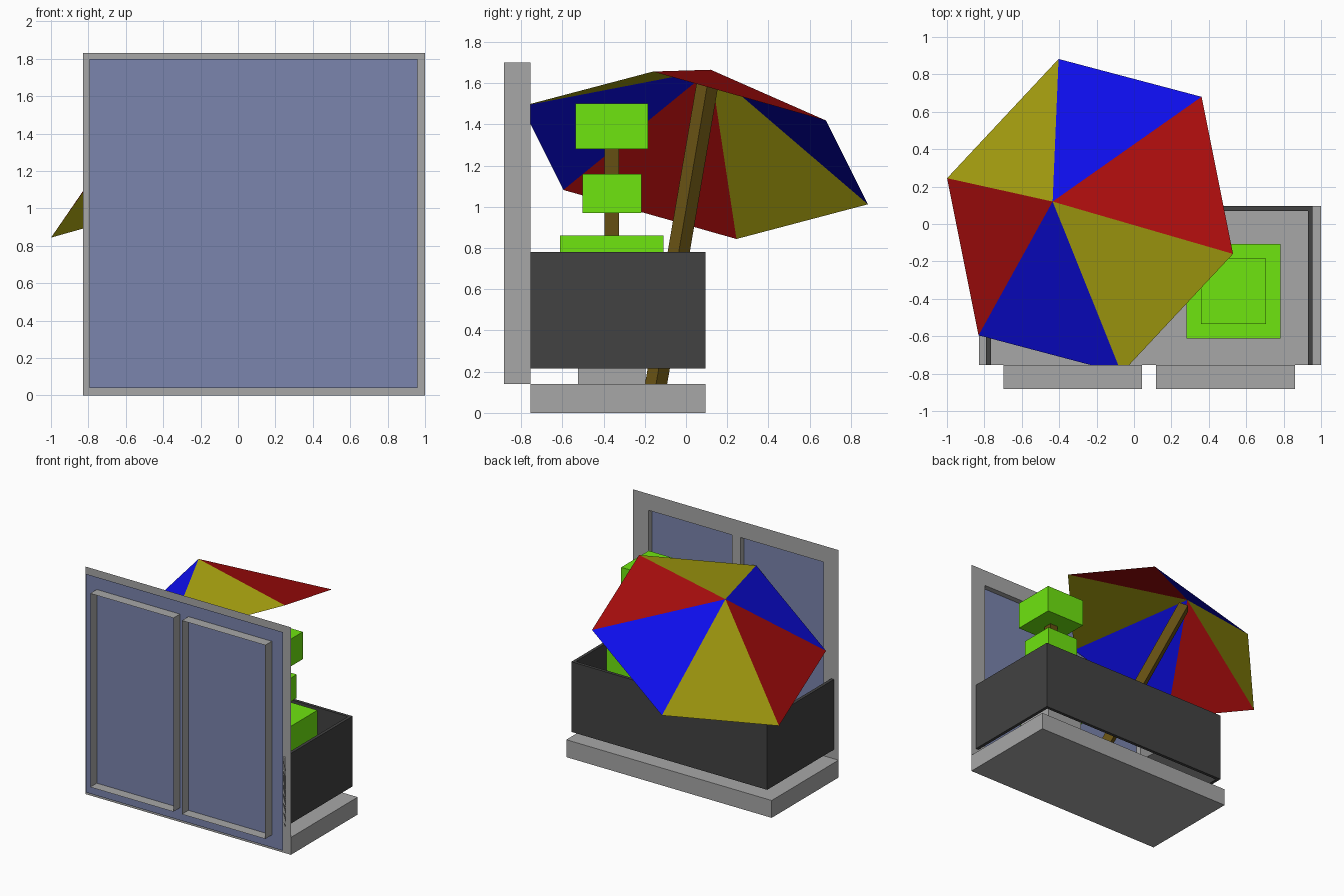
import bpy
from math import cos, sin, pi
from mathutils import Vector

if "Cube" in bpy.data.objects:
    bpy.data.objects.remove(bpy.data.objects["Cube"])


def material(name, rgb):
    m = bpy.data.materials.new(name)
    m.diffuse_color = (*rgb, 1)
    m.use_nodes = True
    m.node_tree.nodes["Principled BSDF"].inputs["Base Color"].default_value = m.diffuse_color
    return m


RED = material("red", (0.41, 0.004, 0.004))
BLUE = material("blue", (0.004, 0.004, 0.82))
YELLOW = material("yellow", (0.39, 0.355, 0.005))
GREEN = material("green", (0.156, 0.78, 0.005))
BROWN = material("brown", (0.128, 0.078, 0.006))
DARK = material("dark_grey", (0.054, 0.054, 0.054))
GREY = material("concrete_grey", (0.39, 0.39, 0.39))
GLASS = material("glass_blue", (0.197, 0.234, 0.423))


def mesh(name, verts, faces, mats=(GREY,)):
    me = bpy.data.meshes.new(name)
    me.from_pydata([tuple(v) for v in verts], [], faces)
    for m in mats:
        me.materials.append(m)
    ob = bpy.data.objects.new(name, me)
    bpy.context.collection.objects.link(ob)
    return ob


def prism(name, bottom, top, mat=GREY, caps=True):
    """Join two matching rings with side quads."""
    n = len(bottom)
    faces = [(i, (i + 1) % n, n + (i + 1) % n, n + i) for i in range(n)]
    if caps:
        faces += [tuple(reversed(range(n))), tuple(range(n, 2 * n))]
    return mesh(name, list(bottom) + list(top), faces, [mat])


def box(name, x, y, z, mat=GREY):
    ring = [(x[0], y[0]), (x[1], y[0]), (x[1], y[1]), (x[0], y[1])]
    return prism(name, [(*p, z[0]) for p in ring], [(*p, z[1]) for p in ring], mat)


def rect(x, z, y):
    """Upright rectangle facing the front."""
    return [(x[0], y, z[0]), (x[1], y, z[0]), (x[1], y, z[1]), (x[0], y, z[1])]


def ring(centre, axis, radius, n, towards):
    """Regular polygon around a tilted axis, first corner in a given direction."""
    u = Vector(towards)
    u = (u - axis * u.dot(axis)).normalized()
    v = axis.cross(u)
    return [centre + radius * (u * cos(2 * pi * i / n) + v * sin(2 * pi * i / n))
            for i in range(n)]


# balcony slab and flat wall with two openings
WALL, FRONT = -0.755, -0.883
box("balcony_slab", (-0.83, 1.0), (WALL, 0.095), (0, 0.14))
windows = [(-0.698, 0.043), (0.118, 0.861)]
sill, head = 0.14, 1.70
verts, faces = [], []
for x, z in (((-0.83, windows[0][0]), (sill, head)),
             ((windows[0][1], windows[1][0]), (sill, head)),
             ((windows[1][1], 1.0), (sill, head)),
             ((-0.83, 1.0), (head, 1.832))):
    faces.append(tuple(range(len(verts), len(verts) + 4)))
    verts += rect(x, z, WALL)
mesh("wall", verts, faces)

# thin window reveals running forward from the wall, and the glass sheet
for i, x in enumerate(windows):
    prism(f"window_reveal_{i + 1}", rect(x, (sill, head), FRONT),
          rect(x, (sill, head), WALL), caps=False)
mesh("glass_panel", rect((-0.795, 0.96), (0.04, 1.8), -0.80), [(0, 1, 2, 3)], [GLASS])

# three-sided parapet floating above the slab
outer = [(-0.79, WALL), (-0.79, 0.095), (0.955, 0.095), (0.955, WALL)]
inner = [(0.93, WALL), (0.93, 0.07), (-0.765, 0.07), (-0.765, WALL)]
verts = [(*p, z) for z in (0.215, 0.78) for p in outer + inner]
faces = [(i, i + 8, (i + 1) % 8 + 8, (i + 1) % 8) for i in range(8)]
for o in (0, 8):
    quads = [(0, 1, 6, 7), (1, 2, 5, 6), (2, 3, 4, 5)]
    faces += [tuple(k + o for k in (q if o == 0 else q[::-1])) for q in quads]
mesh("parapet", verts, faces, [DARK])

# potted topiary
CX, CY = 0.532, -0.36


def block(name, half, z, mat=GREY):
    box(name, (CX - half, CX + half), (CY - half, CY + half), z, mat)


block("plant_pot", 0.163, (0.14, 0.48))
block("plant_trunk", 0.035, (0.8, 1.3), BROWN)
block("foliage_low", 0.252, (0.48, 0.86), GREEN)
block("foliage_middle", 0.143, (0.97, 1.16), GREEN)
block("foliage_top", 0.175, (1.28, 1.5), GREEN)

# leaning square umbrella pole
foot, tip = Vector((0.25, -0.152, 0.1)), Vector((-0.41, 0.105, 1.6))
axis = (tip - foot).normalized()
ends = [ring(c, axis, 0.053, 4, (1, 0, 0)) for c in (foot, tip)]
prism("umbrella_pole", *ends, BROWN)

# six-panel umbrella canopy, open underneath
centre, apex = Vector((-0.235, 0.0425, 1.25)), Vector((-0.435, 0.12, 1.665))
rim = ring(centre, (apex - centre).normalized(), 0.889, 6, (0.765, -0.2025, 0.405))
canopy = mesh("umbrella_canopy", rim + [apex],
              [(i, (i + 1) % 6, 6) for i in range(6)], [RED, BLUE, YELLOW])
for i, p in enumerate(canopy.data.polygons):
    p.material_index = i % 3
